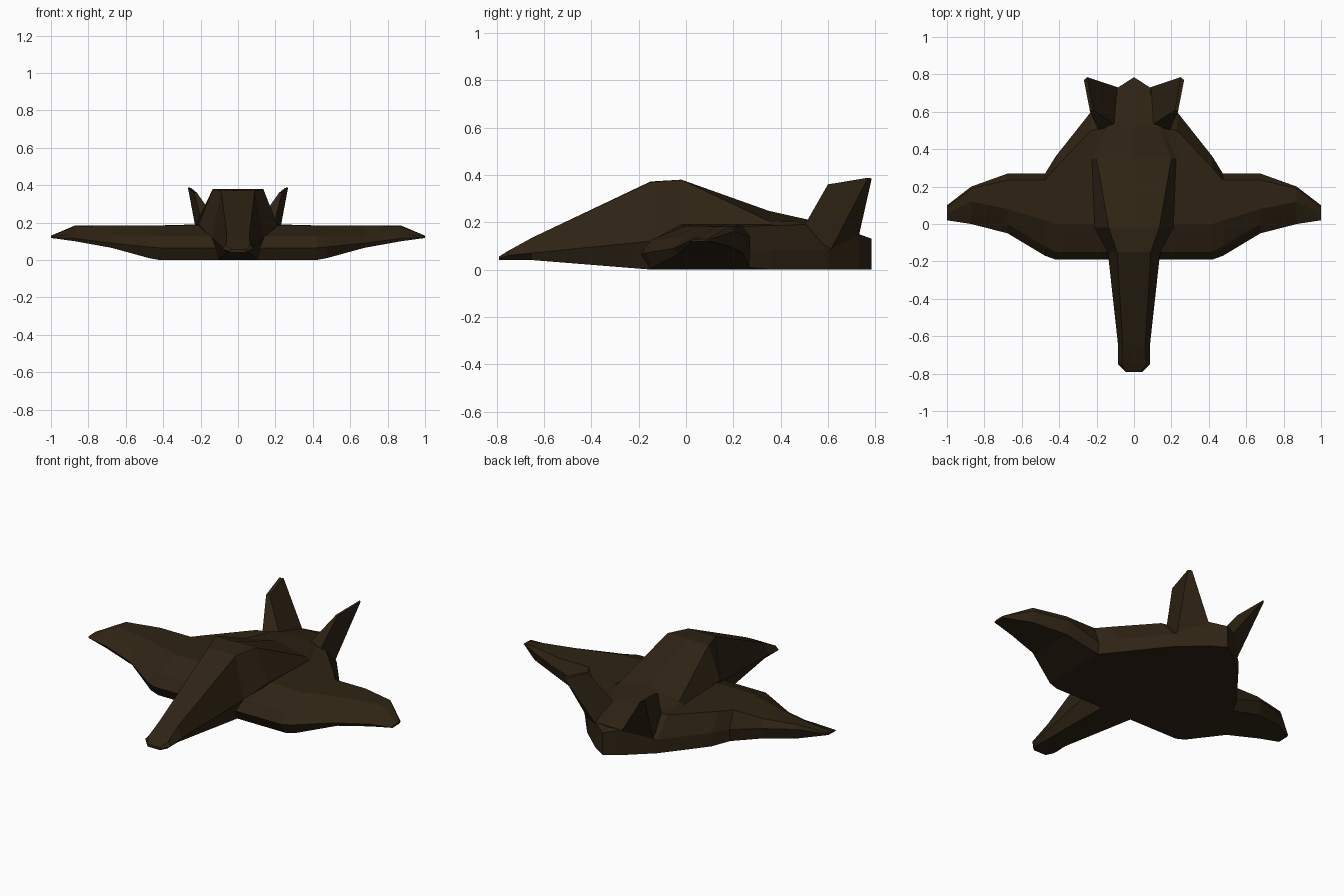
import bpy, bmesh

paint = bpy.data.materials.new("dark_brown")
paint.diffuse_color = (0.028, 0.017, 0.007, 1)


def loft(name, rings, cap_start=True, mirror=False):
    """Skin a list of equal-length point rings into a flat-shaded object."""
    bm = bmesh.new()
    loops = [[bm.verts.new(p) for p in ring] for ring in rings]
    n = len(loops[0])
    for a, b in zip(loops, loops[1:]):
        for i in range(n):
            j = (i + 1) % n
            bm.faces.new((a[i], a[j], b[j], b[i]))
    if cap_start:
        bm.faces.new(loops[0])
    bm.faces.new(loops[-1])
    bmesh.ops.recalc_face_normals(bm, faces=bm.faces)
    mesh = bpy.data.meshes.new(name)
    bm.to_mesh(mesh)
    bm.free()
    mesh.materials.append(paint)
    ob = bpy.data.objects.new(name, mesh)
    bpy.context.collection.objects.link(ob)
    if mirror:
        ob.modifiers.new("mirror", 'MIRROR').use_axis[0] = True
    return ob


# Wing and lower hull: (y, z) sections from the centre out to the tip, each
# front bottom, leading edge, front top, crest, rear top, trailing edge, rear bottom
front = [(-.15, 0), (-.19, .065), (-.15, .125), (0, .185)]
wing = [
    (0, front + [(.50, .205), (.785, .13), (.785, 0)]),
    (.085, front + [(.52, .20), (.73, .15), (.73, 0)]),
    (.23, front + [(.50, .19), (.60, .08), (.60, 0)]),
    (.42, front + [(.30, .185), (.36, .08), (.36, 0)]),
    (.475, [(-.14, .01), (-.17, .07), (-.12, .125), (.02, .185),
            (.235, .185), (.27, .08), (.265, .01)]),
    (.675, [(-.03, .065), (-.05, .09), (0, .135), (.08, .185),
            (.235, .185), (.27, .14), (.24, .07)]),
    (.87, [(.005, .10), (0, .115), (.055, .14), (.12, .18),
           (.19, .185), (.20, .16), (.18, .10)]),
    (1.0, [(.025, .118), (.02, .122), (.03, .128), (.06, .13),
           (.09, .13), (.10, .128), (.09, .12)]),
]
loft("wing_hull", [[(x, y, z) for y, z in s] for x, s in wing],
     cap_start=False, mirror=True)

# Fuselage with canopy: y, then half-section bottom, side, top, and crown height
fuselage = [
    (-.79, (.04, .04), (.045, .047), (.04, .055), .055),
    (-.75, (.06, .04), (.085, .06), (.065, .08), .08),
    (-.65, (.06, .04), (.085, .07), (.06, .135), .135),
    (-.15, (.10, 0), (.14, .12), (.09, .37), .372),
    (-.02, (.13, 0), (.21, .19), (.135, .38), .38),
    (.35, (.10, .10), (.225, .19), (.20, .205), .248),
    (.52, (.10, .10), (.17, .18), (.14, .20), .21),
    (.73, (.05, .10), (.085, .12), (.08, .15), .15),
]
rings = []
for y, *half, crown in fuselage:
    right = [(x, y, z) for x, z in half]
    left = [(-x, y, z) for x, z in reversed(half)]
    rings.append(right + [(0, y, crown)] + left)
loft("fuselage", rings)

# Canted tail fins
loft("tail_fin", [
    [(.19, .50, .185), (.10, .53, .19), (.085, .73, .14), (.21, .61, .08)],
    [(.235, .60, .36), (.22, .61, .36), (.25, .785, .385), (.268, .77, .388)],
], mirror=True)
